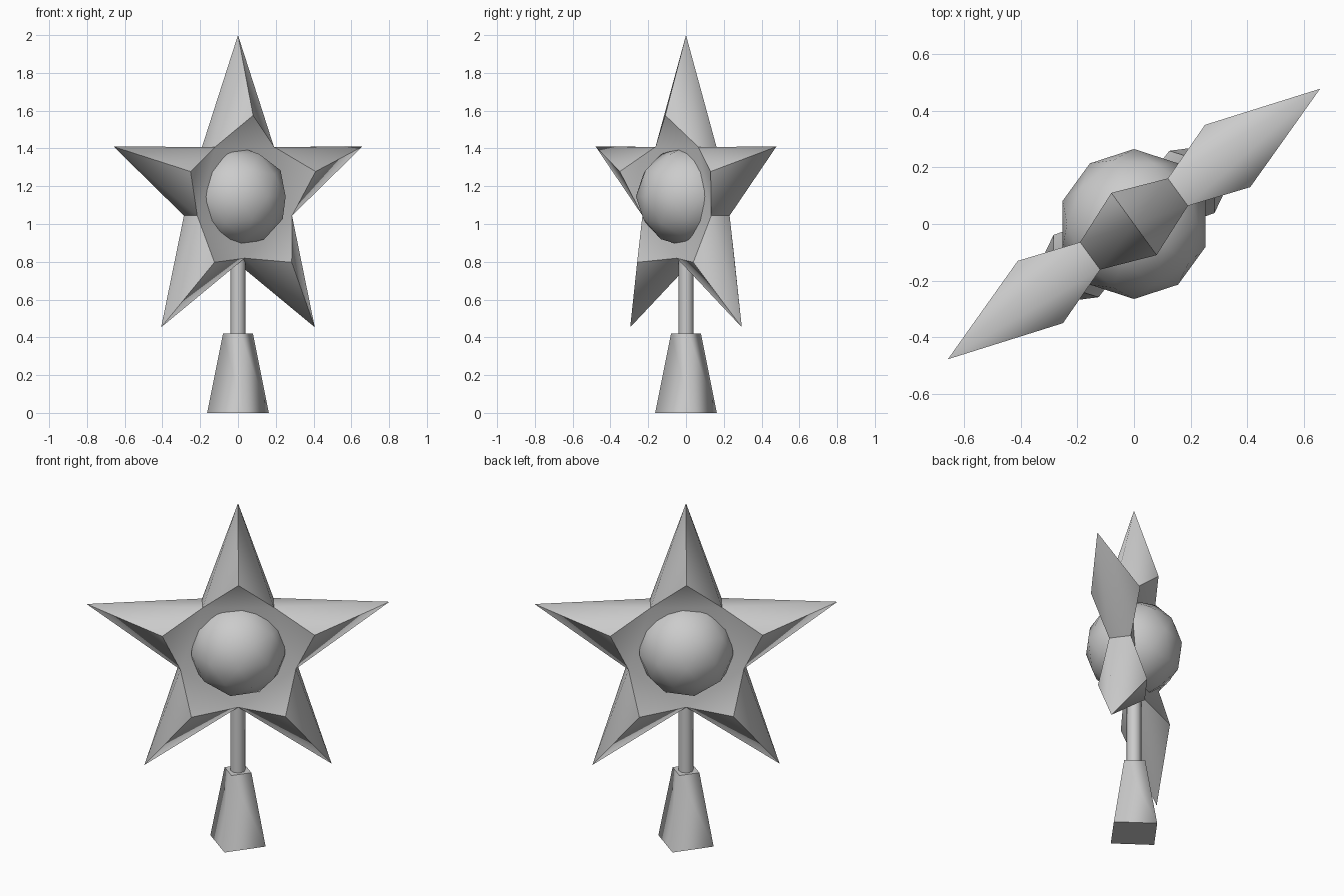
import bpy, bmesh, math
from mathutils import Matrix, Vector

cube = bpy.data.objects.get("Cube")
if cube:
    bpy.data.objects.remove(cube, do_unlink=True)

TURN = math.radians(36)      # heading of the star about z
CENTER = Vector((0, 0, 1.145))

grey = bpy.data.materials.new("plain grey")
grey.use_nodes = True
grey.diffuse_color = (0.6, 0.6, 0.6, 1)
bsdf = next(n for n in grey.node_tree.nodes if n.type == 'BSDF_PRINCIPLED')
bsdf.inputs["Base Color"].default_value = (0.6, 0.6, 0.6, 1)


def finish(name, bm, sharp_rule):
    """Turn a bmesh into a smooth-shaded object with chosen sharp edges."""
    bmesh.ops.recalc_face_normals(bm, faces=bm.faces)
    for f in bm.faces:
        f.smooth = True
    for e in bm.edges:
        e.smooth = not sharp_rule(e)
    mesh = bpy.data.meshes.new(name)
    bm.to_mesh(mesh)
    bm.free()
    mesh.materials.append(grey)
    obj = bpy.data.objects.new(name, mesh)
    bpy.context.collection.objects.link(obj)
    return obj


# Five-pointed star: tips, raised ridge points and notches on both sides
def build_star():
    bm = bmesh.new()
    kind = {}

    def ring(label, radius, depth, offset):
        verts = []
        for i in range(5):
            a = math.radians(90 + 72 * i + offset)
            v = bm.verts.new((radius * math.cos(a), depth, radius * math.sin(a)))
            kind[v] = label
            verts.append(v)
        return verts

    tips = ring("tip", 0.855, 0, 0)
    ridges = [ring("ridge", 0.43, s * 0.136, 0) for s in (-1, 1)]
    notches = [ring("notch", 0.326, s * 0.06, 36) for s in (-1, 1)]
    for i in range(5):
        for j in (i, i - 1):             # the two flanks of each spike
            bm.faces.new((tips[i], notches[0][j], notches[1][j]))
            for r, n in zip(ridges, notches):
                bm.faces.new((tips[i], r[i], n[j]))
        for r, n in zip(ridges, notches):
            bm.faces.new((r[i], n[i], n[i - 1]))
    for n in notches:                    # recessed middle, front and back
        bm.faces.new(n)

    same_side = lambda e: e.verts[0].co.y * e.verts[1].co.y > 0

    def sharp(e):
        kinds = {kind[v] for v in e.verts}
        if kinds == {"tip", "notch"}:
            return False
        return not (kinds == {"notch"} and same_side(e))

    star = finish("star", bm, sharp)
    star.location = CENTER
    star.rotation_euler.z = TURN


build_star()

# Faceted ball through the middle of the star
bm = bmesh.new()
bmesh.ops.create_icosphere(bm, subdivisions=2, radius=0.265)
ball = finish("center_ball", bm, lambda e: False)
ball.location = CENTER
ball.rotation_euler.z = TURN


# Upright parts: post and tapered square base
def upright(name, sides, r_bottom, r_top, z0, z1, turn):
    bm = bmesh.new()
    bmesh.ops.create_cone(bm, cap_ends=True, segments=sides, radius1=r_bottom,
                          radius2=r_top, depth=z1 - z0,
                          matrix=Matrix.Translation((0, 0, (z0 + z1) / 2))
                          @ Matrix.Rotation(turn, 4, 'Z'))
    return finish(name, bm,
                  lambda e: abs(e.verts[0].co.z - e.verts[1].co.z) < 1e-4)


upright("post", 8, 0.04, 0.04, 0.40, 0.95, 0)
upright("base", 4, 0.165, 0.08, 0.0, 0.42, math.radians(9))
